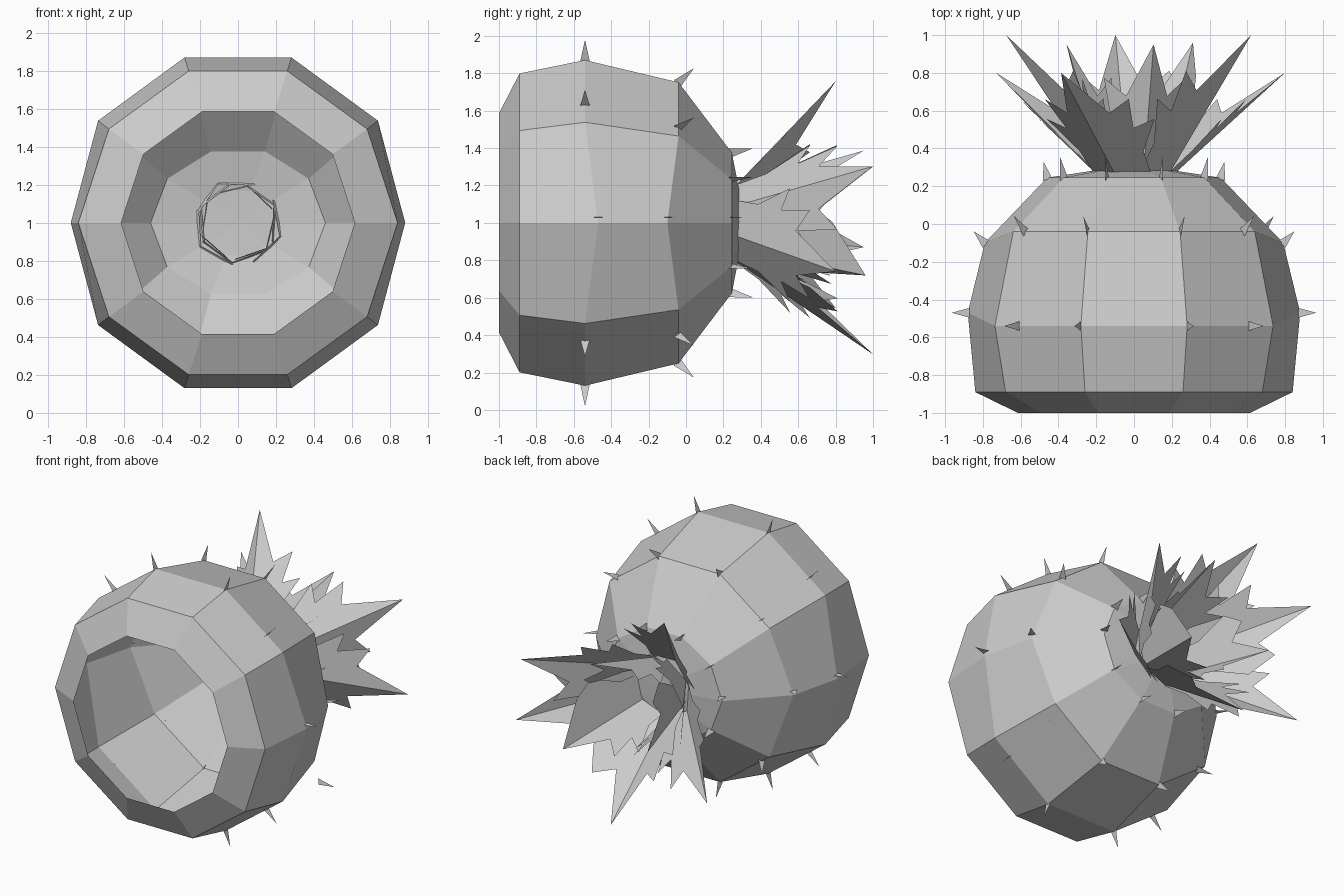
import bpy, bmesh
from math import sin, cos, pi, radians
from mathutils import Vector

if "Cube" in bpy.data.objects:
    bpy.data.objects.remove(bpy.data.objects["Cube"])

C = Vector((0, 0, 1))          # body axis runs along y through this point
N = 10


def radial(a):
    return Vector((cos(a), 0, sin(a)))


def finish(name, bm):
    me = bpy.data.meshes.new(name)
    bm.to_mesh(me)
    bm.free()
    ob = bpy.data.objects.new(name, me)
    bpy.context.collection.objects.link(ob)
    return ob


def face(bm, pts):
    return bm.faces.new([bm.verts.new(p) for p in pts])


# Open shell body: (y, x radius, z radius) rings, front rim to back cap
rings = [(-1.0, .615, .615), (-.89, .84, .84), (-.54, .91, .915),
         (-.04, .79, .79), (.245, .46, .395), (.285, .2, .18)]


def ring_point(ring, i):
    y, rx, rz = ring
    a = 2 * pi * i / N
    p = C + Vector((rx * cos(a), y, rz * sin(a)))
    if i % 5 == 0 and y == -.54:      # side corners are slightly pulled in
        p.x *= .967
        p.y = -.47
    if i % 5 == 0 and y == -.04:
        p.y = -.1
    return p


bm = bmesh.new()
loops = [[bm.verts.new(ring_point(r, i)) for i in range(N)] for r in rings]
for a, b in zip(loops, loops[1:]):
    for i in range(N):
        j = (i + 1) % N
        bm.faces.new((a[i], a[j], b[j], b[i]))
tip = bm.verts.new(C + Vector((0, .29, 0)))
for i in range(N):
    bm.faces.new((loops[-1][i], loops[-1][(i + 1) % N], tip))
bmesh.ops.recalc_face_normals(bm, faces=bm.faces)
finish("fruit_body", bm)

# Flat thorns near the corners of three rings, leaning back more on each ring
bm = bmesh.new()
for ring, lean, slide in ((rings[2], 0, .28), (rings[3], 46, .16), (rings[4], 78, 0)):
    for i in range(N):
        p = ring_point(ring, i)
        if i in (1, 4, 6, 9):         # shoulder thorns sit up along the facet
            p = p.lerp(ring_point(ring, {1: 2, 4: 3, 6: 7, 9: 8}[i]), slide)
        if i % 5 == 0:
            p.z += .03
        out = Vector((p.x, 0, p.z - 1)).normalized()
        d = out * cos(radians(lean)) + Vector((0, sin(radians(lean)), 0))
        side = Vector((0, cos(radians(lean)), 0)) - out * sin(radians(lean))
        p -= d * .01
        if i == 9 and ring[0] == -.04:   # one thorn floats off the shell
            p += out * .14
        h = .095 if i % 5 == 0 else .125
        face(bm, (p - side * .026, p + side * .026, p + d * h))
finish("thorns", bm)

# Serrated half-leaf outline: (fraction along ridge, half width)
outline = [(0, .17), (.22, .19), (.54, .32), (.45, .2), (.74, .25),
           (.6, .125)]


def leaf(bm, angle, base_r, tip_r, tip_y, width):
    out = radial(radians(angle))
    tan = radial(radians(angle + 90))
    base = C + out * base_r + Vector((0, .27, 0))
    end = C + out * tip_r + Vector((0, tip_y, 0))
    for s in (-1, 1):
        edge = [base.lerp(end, t) + (tan * s - out * .55) * w * width
                for t, w in outline]
        face(bm, [base] + edge + [end])


# Crown: three layers of three folded leaves
bm = bmesh.new()
for angle, r, y in ((117, .85, .8), (-18, .84, .8), (212, .86, .8)):
    leaf(bm, angle, .23, r, y, 1.0)
for angle, r, y in ((26, .69, 1.0), (156, .74, 1.0), (262, .71, 1.0)):
    leaf(bm, angle, .21, r, y, 1.0)
for angle, r, y in ((75, .4, .95), (200, .38, .95), (318, .42, .96)):
    leaf(bm, angle, .2, r, y, .9)
bmesh.ops.triangulate(bm, faces=bm.faces)
finish("leaf_crown", bm)
